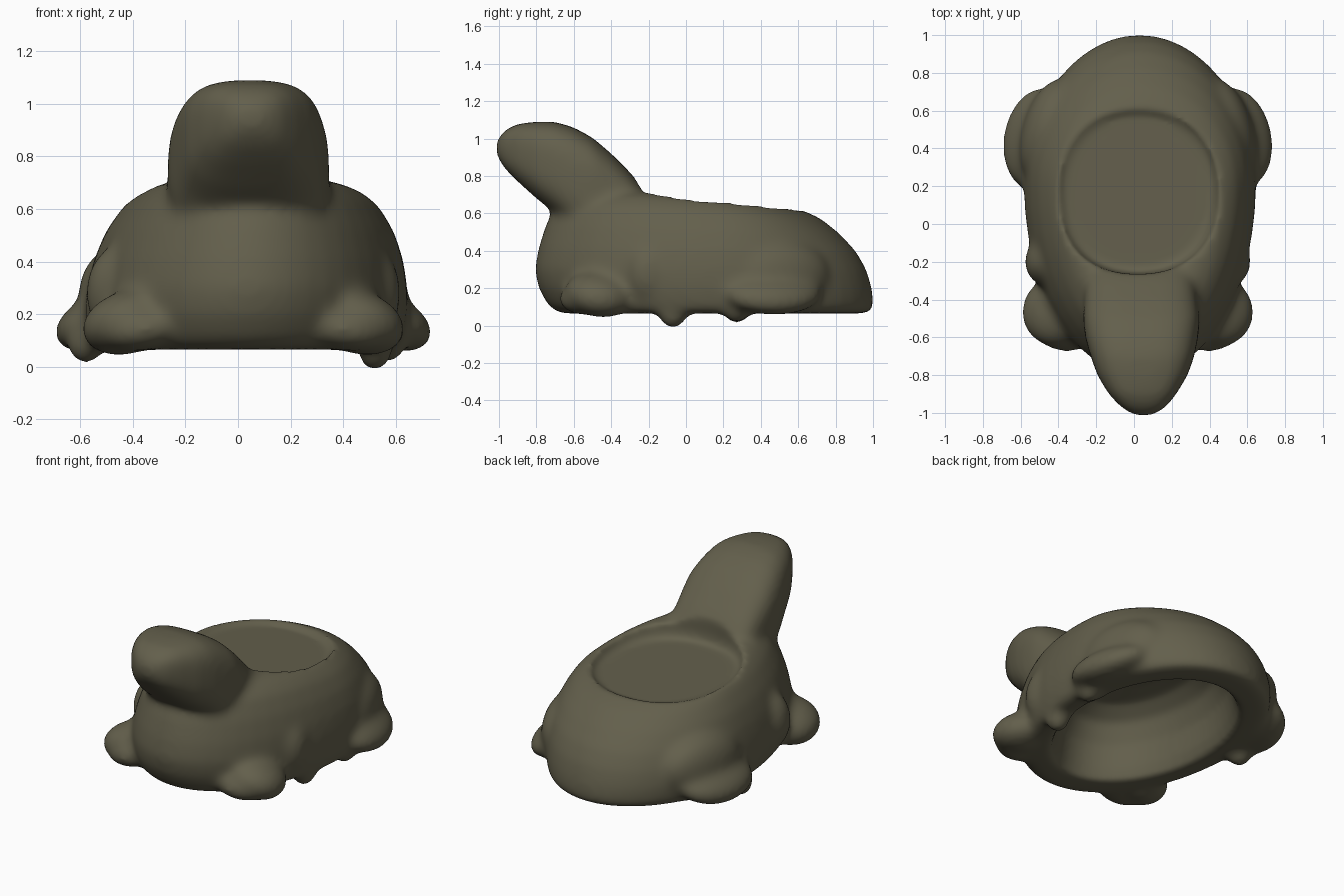
import bpy, bmesh, math
from mathutils import Matrix, Vector

if "Cube" in bpy.data.objects:
    bpy.data.objects.remove(bpy.data.objects["Cube"], do_unlink=True)

clay = bpy.data.materials.new("dark olive clay")
clay.use_nodes = True
COLOUR = (0.125, 0.115, 0.072, 1)
clay.diffuse_color = COLOUR
clay.node_tree.nodes["Principled BSDF"].inputs["Base Color"].default_value = COLOUR


def power(v, e):
    return math.copysign(abs(v) ** (2 / e), v)


def loft(bm, sections, mid, along, e=2.0, n=48):
    """Skin rounded rings: (position, centre x, low, high, half width, tilt).
    The widest point of each ring sits at mid, or halfway if mid is None.
    Tilt lifts the front of a ring that is stacked along z."""
    rings = []
    for pos, cx, low, high, w, tilt in sections:
        m = (low + high) / 2 if mid is None else mid
        ring = []
        for i in range(n):
            a = math.tau * i / n
            s = power(math.sin(a), e)
            x = cx + w * power(math.cos(a), e)
            v = m + s * ((high - m) if s > 0 else (m - low))
            z = pos + tilt * (0.6 - v)
            ring.append(bm.verts.new((x, v, z) if along == "z" else (x, pos, v)))
        rings.append(ring)
    for a, b in zip(rings, rings[1:]):
        for i in range(n):
            j = (i + 1) % n
            bm.faces.new((a[i], a[j], b[j], b[i]))
    bm.faces.new(rings[0][::-1])
    bm.faces.new(rings[-1])


def blob(bm, centre, radii, turn=0, lean=0):
    """Rounded lump, turned about z and leaning sideways about y."""
    m = (Matrix.Translation(Vector(centre)) @ Matrix.Rotation(math.radians(turn), 4, "Z")
         @ Matrix.Rotation(math.radians(lean), 4, "Y") @ Matrix.Diagonal((*radii, 1)))
    bmesh.ops.create_uvsphere(bm, u_segments=32, v_segments=20, radius=1, matrix=m)


def make(name, bm):
    bmesh.ops.recalc_face_normals(bm, faces=bm.faces)
    me = bpy.data.meshes.new(name)
    bm.to_mesh(me)
    bm.free()
    ob = bpy.data.objects.new(name, me)
    bpy.context.collection.objects.link(ob)
    return ob


# Domed body, broad at the back, its top rising to the front
bm = bmesh.new()
loft(bm, [(0.065, 0.03, -0.68, 0.99, 0.58, 0),
          (0.11, 0.03, -0.74, 1.005, 0.60, 0),
          (0.20, 0.03, -0.79, 0.995, 0.615, 0),
          (0.30, 0.035, -0.81, 0.965, 0.61, 0),
          (0.40, 0.04, -0.79, 0.91, 0.59, 0.01),
          (0.50, 0.045, -0.75, 0.82, 0.55, 0.03),
          (0.58, 0.05, -0.69, 0.72, 0.49, 0.06),
          (0.62, 0.05, -0.60, 0.62, 0.43, 0.08),
          (0.64, 0.05, -0.50, 0.50, 0.37, 0.085)], 0.2, "z")

# Raised neck and snout with a flat crown
loft(bm, [(-1.015, 0.05, 0.91, 0.99, 0.05, 0),
          (-0.97, 0.05, 0.84, 1.045, 0.12, 0),
          (-0.90, 0.045, 0.77, 1.08, 0.18, 0),
          (-0.80, 0.045, 0.68, 1.09, 0.24, 0),
          (-0.70, 0.045, 0.60, 1.09, 0.275, 0),
          (-0.60, 0.04, 0.50, 1.06, 0.30, 0),
          (-0.50, 0.04, 0.48, 1.005, 0.31, 0),
          (-0.40, 0.035, 0.45, 0.92, 0.30, 0),
          (-0.30, 0.03, 0.45, 0.82, 0.29, 0),
          (-0.20, 0.03, 0.45, 0.70, 0.28, 0)], None, "y", 3.1)

# Feet, flippers, thighs and flank bulges on both sides
for side in (-1, 1):
    x = 0.02
    blob(bm, (x + side * 0.435, -0.46, 0.17), (0.185, 0.19, 0.12), side * 25, side * 18)
    blob(bm, (x + side * 0.39, -0.56, 0.14), (0.16, 0.12, 0.08), side * 10, side * 8)
    blob(bm, (x + side * 0.545, 0.46, 0.175), (0.18, 0.27, 0.10), side * 12, side * 25)
    blob(bm, (x + side * 0.475, 0.50, 0.27), (0.135, 0.28, 0.19), side * 17)
    blob(bm, (x + side * 0.48, -0.20, 0.28), (0.12, 0.13, 0.18))

# Small toes under the edge
for x, y, low in ((0.52, -0.07, -0.02), (0.57, 0.27, 0.01), (-0.58, 0.27, 0.005)):
    blob(bm, (x, y, low + 0.085), (0.07, 0.08, 0.085))
body = make("turtle_body", bm)

# Shallow seat on the back
bm = bmesh.new()
loft(bm, [(0.59, 0.02, -0.24, 0.57, 0.375, 0.03),
          (0.605, 0.02, -0.255, 0.60, 0.41, 0.03),
          (0.65, 0.02, -0.265, 0.62, 0.43, 0.03),
          (0.95, 0.02, -0.265, 0.62, 0.43, 0)], 0.17, "z", 2.25)
seat = make("seat_cutter", bm)

# Domed hollow underneath, flaring at its mouth
bm = bmesh.new()
loft(bm, [(-0.10, 0.04, -0.53, 0.82, 0.46, 0),
          (0.07, 0.04, -0.52, 0.81, 0.45, 0),
          (0.14, 0.04, -0.50, 0.78, 0.425, 0),
          (0.28, 0.04, -0.47, 0.73, 0.41, 0),
          (0.40, 0.04, -0.41, 0.63, 0.36, 0),
          (0.47, 0.04, -0.30, 0.49, 0.27, 0),
          (0.495, 0.04, -0.10, 0.34, 0.14, 0)], 0.15, "z")
hollow = make("hollow_cutter", bm)


def remesh_and_smooth(voxel, rounds):
    r = body.modifiers.new("fuse", "REMESH")
    r.mode = "VOXEL"
    r.voxel_size = voxel
    s = body.modifiers.new("soften", "SMOOTH")
    s.factor = 0.5
    s.iterations = rounds


# Fuse the lumps, carve the seat and the hollow, then soften the edges
remesh_and_smooth(0.016, 26)
for cutter in (seat, hollow):
    cutter.hide_render = True
    cut = body.modifiers.new("carve", "BOOLEAN")
    cut.operation = "DIFFERENCE"
    cut.solver = "EXACT"
    cut.object = cutter
remesh_and_smooth(0.016, 10)

bpy.context.view_layer.update()
deps = bpy.context.evaluated_depsgraph_get()
final = bpy.data.meshes.new_from_object(body.evaluated_get(deps))
body.modifiers.clear()
body.data = final
for cutter in (seat, hollow):
    bpy.data.objects.remove(cutter, do_unlink=True)

final.materials.clear()
final.materials.append(clay)
for p in final.polygons:
    p.use_smooth = True
    p.material_index = 0
